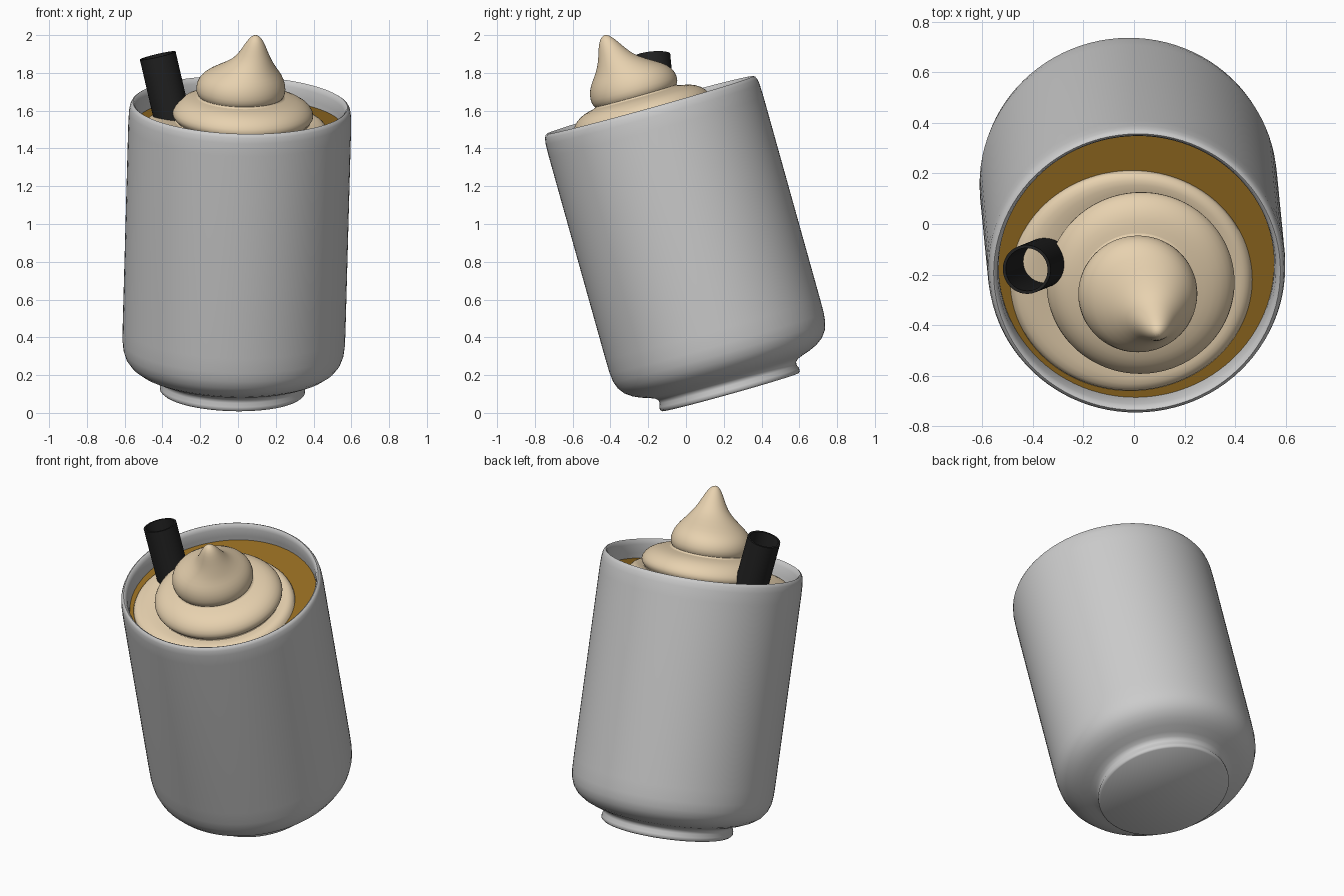
import bpy, bmesh, math
from mathutils import Matrix, Vector

if "Cube" in bpy.data.objects:
    bpy.data.objects.remove(bpy.data.objects["Cube"])

# Tilted cup frame: origin at the foot centre, z along the cup axis
FOOT = Vector((-0.03, 0.235, 0.11))
RIM = Vector((0.012, -0.19, 1.63))


def frame(base, top):
    z = (top - base).normalized()
    x = (Vector((1, 0, 0)) - z * z.x).normalized()
    m = Matrix((x, z.cross(x), z)).transposed().to_4x4()
    m.translation = base
    return m


CUP = frame(FOOT, RIM)


def paint(obj, color):
    mat = bpy.data.materials.new(obj.name + "_colour")
    mat.diffuse_color = (*color, 1)
    mat.use_nodes = True
    mat.node_tree.nodes["Principled BSDF"].inputs["Base Color"].default_value = mat.diffuse_color
    obj.data.materials.append(mat)


def loft(name, rings, matrix, seg=96, loop=False, subsurf=0):
    """Skin circles given as (height, radius, centre x, centre y, x stretch)."""
    bm = bmesh.new()
    loops = []
    for ring in rings:
        h, r, cx, cy, sx = (tuple(ring) + (0, 0, 1)[len(ring) - 2:])
        loops.append([bm.verts.new((cx + r * sx * math.cos(2 * math.pi * i / seg),
                                    cy + r * math.sin(2 * math.pi * i / seg), h))
                      for i in range(seg)])
    pairs = list(zip(loops, loops[1:]))
    if loop:
        pairs.append((loops[-1], loops[0]))
    for a, b in pairs:
        for i in range(seg):
            j = (i + 1) % seg
            bm.faces.new((a[i], a[j], b[j], b[i]))
    if not loop:
        bm.faces.new(loops[0][::-1])
        bm.faces.new(loops[-1])
    bmesh.ops.recalc_face_normals(bm, faces=bm.faces)
    me = bpy.data.meshes.new(name)
    bm.to_mesh(me)
    bm.free()
    obj = bpy.data.objects.new(name, me)
    bpy.context.collection.objects.link(obj)
    obj.matrix_world = matrix
    bpy.ops.object.select_all(action='DESELECT')
    obj.select_set(True)
    bpy.context.view_layer.objects.active = obj
    bpy.ops.object.shade_smooth_by_angle(angle=math.radians(50))
    if subsurf:
        for p in me.polygons:
            p.use_smooth = True
        mod = obj.modifiers.new("smooth", 'SUBSURF')
        mod.levels = mod.render_levels = subsurf
    return obj


# Cup: foot, rounded shoulder, straight wall, rolled rim, hollow inside
loft("cup", [
    (0, 0.375), (0.008, 0.384), (0.025, 0.384), (0.045, 0.376), (0.06, 0.378),
    (0.074, 0.392), (0.085, 0.42), (0.1, 0.465), (0.118, 0.505), (0.145, 0.543),
    (0.18, 0.569), (0.22, 0.583), (0.27, 0.589), (0.35, 0.59), (1.46, 0.59),
    (1.53, 0.588), (1.56, 0.583), (1.574, 0.576), (1.579, 0.568), (1.574, 0.56),
    (1.55, 0.551), (1.5, 0.546), (0.3, 0.54), (0.2, 0.48)], CUP)

# Drink surface
drink = loft("drink", [(1.40, 0.544), (1.47, 0.546)], CUP)
paint(drink, (0.30, 0.15, 0.015))

# Whipped cream: three stacked tiers and a bent tip
cream = loft("whipped_cream", [
    (1.43, 0.45, -0.02, -0.065, 1.06), (1.475, 0.458, -0.02, -0.065, 1.06),
    (1.502, 0.44, -0.02, -0.065, 1.05), (1.512, 0.40, 0, -0.06, 1.03),
    (1.500, 0.345, 0.015, -0.055),
    (1.510, 0.355, 0.015, -0.055), (1.53, 0.374, 0.015, -0.055),
    (1.56, 0.374, 0.015, -0.055), (1.60, 0.345, 0.015, -0.055),
    (1.63, 0.29, 0.01, -0.055), (1.638, 0.225, 0, -0.06),
    (1.646, 0.222, 0, -0.06), (1.662, 0.237, 0, -0.06), (1.71, 0.237, 0, -0.06),
    (1.76, 0.213, 0.005, -0.065), (1.80, 0.165, 0.025, -0.08),
    (1.85, 0.107, 0.055, -0.107), (1.90, 0.077, 0.063, -0.118),
    (1.95, 0.053, 0.068, -0.127), (1.985, 0.032, 0.07, -0.131),
    (2.002, 0.01, 0.07, -0.132)], CUP, seg=64, subsurf=1)
paint(cream, (0.80, 0.64, 0.43))

# Straw: open tube leaning against the rim
BOTTOM, TOP = Vector((-0.325, -0.14, 1.46)), Vector((-0.425, -0.18, 1.892))
length = (TOP - BOTTOM).length
straw = loft("straw", [(0, 0.097), (length, 0.097), (length, 0.085), (0, 0.085)],
             frame(BOTTOM, TOP), seg=48, loop=True)
paint(straw, (0.015, 0.015, 0.015))
